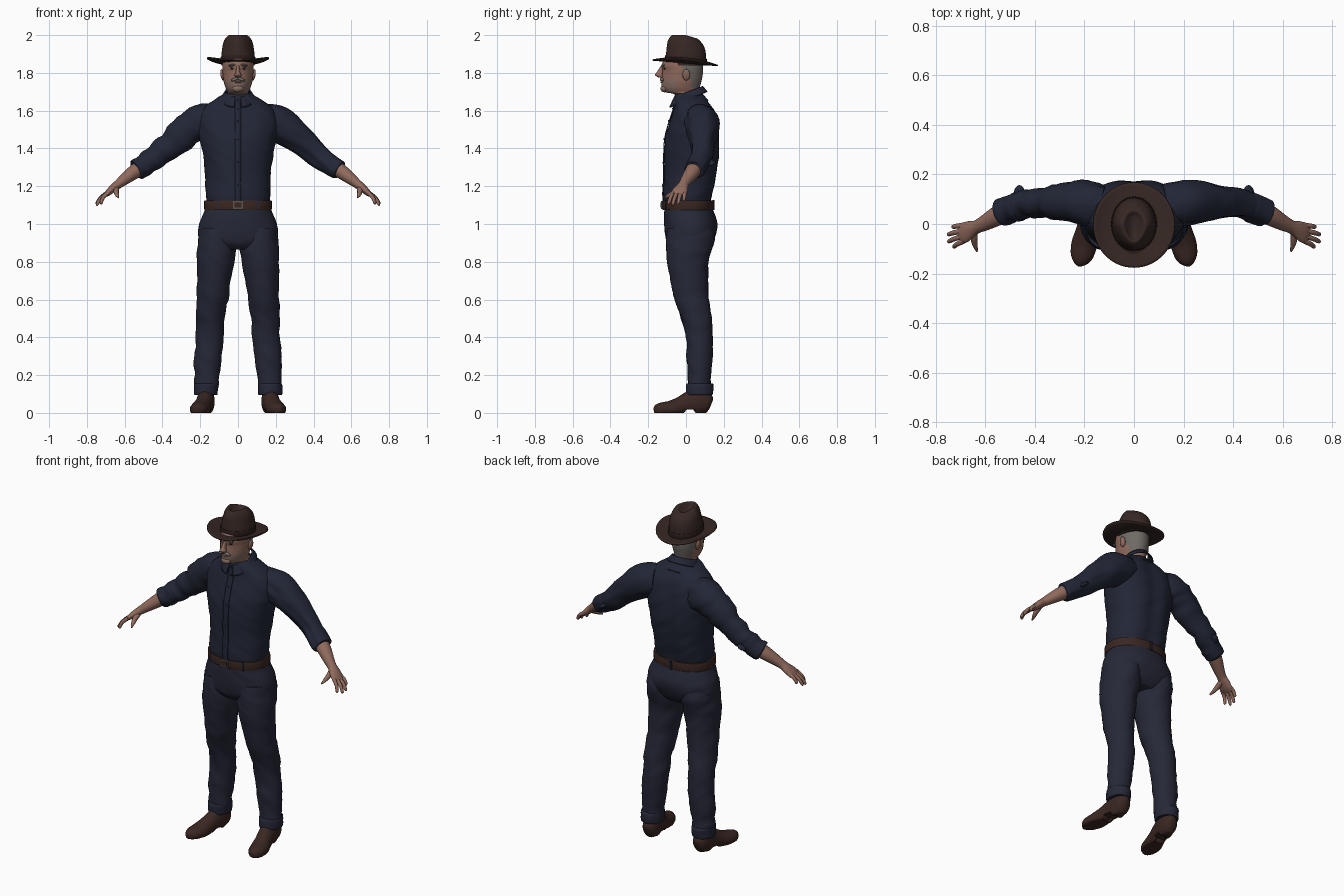
import bpy, bmesh, math
from mathutils import Vector, Matrix, noise

cube = bpy.data.objects.get("Cube")
if cube:
    bpy.data.objects.remove(cube, do_unlink=True)

X, Y, Z = Vector((1, 0, 0)), Vector((0, 1, 0)), Vector((0, 0, 1))


def material(name, *rgb):
    mat = bpy.data.materials.new(name)
    mat.use_nodes = True
    mat.diffuse_color = (*rgb, 1)
    for node in mat.node_tree.nodes:
        if node.type == 'BSDF_PRINCIPLED':
            node.inputs["Base Color"].default_value = (*rgb, 1)
            node.inputs["Roughness"].default_value = 0.8
    return mat


SHIRT = material("navy_shirt", .016, .019, .036)
TROUSERS = material("navy_trousers", .019, .021, .038)
HAT = material("brown_felt", .036, .020, .017)
BAND = material("dark_band", .022, .012, .011)
LEATHER = material("brown_leather", .042, .020, .016)
SKIN = material("skin", .28, .145, .11)
HAIR = material("grey_hair", .16, .145, .13)
BEARD = material("greying_beard", .24, .155, .125)
METAL = material("dull_metal", .10, .085, .075)
EYE = material("dark_eye", .03, .022, .02)


def finish(name, bm, mats, paint=None, thick=0):
    """Turn a bmesh into a smooth shaded object, painting faces by rule."""
    bmesh.ops.recalc_face_normals(bm, faces=bm.faces)
    if paint:
        for face in bm.faces:
            face.material_index = paint(face.calc_center_median())
    mesh = bpy.data.meshes.new(name)
    bm.to_mesh(mesh)
    bm.free()
    for mat in mats if isinstance(mats, list) else [mats]:
        mesh.materials.append(mat)
    obj = bpy.data.objects.new(name, mesh)
    bpy.context.collection.objects.link(obj)
    bpy.ops.object.select_all(action='DESELECT')
    obj.select_set(True)
    bpy.context.view_layer.objects.active = obj
    bpy.ops.object.shade_smooth_by_angle(angle=math.radians(45))
    if thick:
        mod = obj.modifiers.new("thickness", 'SOLIDIFY')
        mod.thickness, mod.offset = thick, 0
    return obj


def spline(rows, sub):
    """Smooth curve through rows of numbers."""
    pts, out = [rows[0], *rows, rows[-1]], []
    for a, b, c, d in zip(pts, pts[1:], pts[2:], pts[3:]):
        for k in range(sub):
            t = k / sub
            out.append([q + t * (r - p + t * (2*p - 5*q + 4*r - s + t * (3*q - p - 3*r + s))) / 2
                        for p, q, r, s in zip(a, b, c, d)])
    return out + [list(rows[-1])]


def tube(name, rows, mats, flat=False, ref=Y, n=32, sub=4, power=1.0,
         shape=None, fold=0, side=1, paint=None):
    """Loft ellipses given as x, y, z, radius along ref, radius across."""
    bm, rings = bmesh.new(), []
    rows = spline(rows, sub)
    for i, (x, y, z, a, b) in enumerate(rows):
        lo, hi = rows[max(i - 1, 0)], rows[min(i + 1, len(rows) - 1)]
        along = Z if flat else (Vector(hi[:3]) - Vector(lo[:3])).normalized()
        wide = (ref - along * ref.dot(along)).normalized()
        across = along.cross(wide)
        ring = []
        for k in range(n):
            c, s = math.cos(math.tau * k / n), math.sin(math.tau * k / n)
            c, s = (math.copysign(abs(v) ** power, v) for v in (c, s))
            arm = wide * a * c + across * b * s
            p = Vector((x, y, z)) + arm
            if fold:
                q = Vector((p.x * 9, p.y * 9, p.z * 22 + p.x * 14 * side))
                p += arm.normalized() * fold * noise.noise(q)
            if shape:
                p = shape(p)
            ring.append(bm.verts.new((p.x * side, p.y, p.z)))
        rings.append(ring)
    for r, q in zip(rings, rings[1:]):
        for k in range(n):
            bm.faces.new((r[k], r[(k + 1) % n], q[(k + 1) % n], q[k]))
    bm.faces.new(rings[0])
    bm.faces.new(rings[-1])
    return finish(name, bm, mats, paint)


def sheet(name, func, mat, nu, nv, thick):
    """Grid surface from a function of u and v in the range zero to one."""
    bm = bmesh.new()
    g = [[bm.verts.new(func(u / nu, v / nv)) for v in range(nv + 1)] for u in range(nu + 1)]
    for u in range(nu):
        for v in range(nv):
            bm.faces.new((g[u][v], g[u + 1][v], g[u + 1][v + 1], g[u][v + 1]))
    bmesh.ops.remove_doubles(bm, verts=bm.verts, dist=0.0001)
    return finish(name, bm, mat, thick=thick)


def solid(name, loc, size, mat, tilt=0, box=False):
    """Ellipsoid or box with the given half sizes."""
    bm = bmesh.new()
    m = Matrix.Translation(loc) @ Matrix.Rotation(tilt, 4, 'Y') @ Matrix.Diagonal((*size, 1))
    if box:
        bmesh.ops.create_cube(bm, size=2, matrix=m)
    else:
        bmesh.ops.create_uvsphere(bm, u_segments=20, v_segments=12, radius=1, matrix=m)
    return finish(name, bm, mat)


def body(rows):
    """Rows of height, half width, front and back to tube rows."""
    return [(0, (f + b) / 2, z, (b - f) / 2, w) for z, w, f, b in rows]


# Shirt body, with a shallow groove down the back
def back_groove(p):
    if p.y > .08 and p.z < 1.65:
        p.y -= .012 * math.exp(-(p.x / .045) ** 2)
    return p


torso = body([(1.09, .165, -.115, .13), (1.16, .172, -.12, .145), (1.25, .172, -.115, .165),
              (1.35, .183, -.115, .18), (1.45, .202, -.11, .182), (1.53, .213, -.09, .172),
              (1.59, .20, -.07, .155), (1.63, .165, -.06, .135), (1.665, .115, -.06, .11),
              (1.69, .07, -.055, .085)])
tube("shirt_body", torso, SHIRT, flat=True, n=64, sub=6, power=.9, shape=back_groove, fold=.005)

# Button placket and buttons
front = [(z, y - a - .003) for x, y, z, a, b in spline(torso[:-1], 4)]
last = len(front) - 1
sheet("placket", lambda u, v: (.034 * v - .017, front[round(u * last)][1], front[round(u * last)][0]),
      SHIRT, last, 1, .006)
for z, y in front[6::5]:
    solid("shirt_button", (0, y - .004, z), (.005, .003, .005), SHIRT)


# Folded collar, open at the front
def collar(u, v):
    ang = -math.pi / 2 + .22 + u * (math.tau - .44)
    back = math.sin(ang)
    drop = v * (.042 - .014 * back)
    r = .066 + .026 * v
    return (r * math.cos(ang), .012 + (r + .008) * back, 1.70 + .028 * back - drop)


sheet("collar", collar, SHIRT, 40, 4, .007)

# Belt with buckle and loops
tube("belt", body([(1.075, .176, -.123, .143), (1.08, .179, -.126, .146), (1.12, .179, -.126, .146),
                   (1.125, .176, -.123, .143)]), LEATHER, flat=True, n=64, sub=2, power=.9)
solid("buckle", (0, -.126, 1.1), (.026, .006, .021), METAL, box=True)
solid("buckle_center", (0, -.128, 1.1), (.018, .006, .013), LEATHER, box=True)
for ang in (-125, -55, 90):
    a = math.radians(ang)
    solid("belt_loop", (.177 * math.cos(a), .01 + .136 * math.sin(a), 1.1), (.008, .006, .027),
          TROUSERS, box=True)

# Trouser seat
tube("trouser_seat", body([(1.10, .168, -.115, .135), (1.05, .186, -.116, .152), (1.0, .205, -.115, .165),
                           (.95, .211, -.112, .16), (.9, .195, -.10, .14), (.865, .12, -.07, .11)]),
     TROUSERS, flat=True, n=64, power=.9, fold=.004)


# Shoe sole is flat, with an arch ahead of the heel
def sole(p):
    p.z = max(p.z, .018 if -.01 < p.y < .05 else 0)
    return p


finger_tips = [(.728, -.093, 1.107), (.75, -.072, 1.10), (.752, -.043, 1.105), (.733, -.012, 1.122)]

for side, tag in ((1, "left_"), (-1, "right_")):
    # Leg, turned-up hem and shoe
    tube(tag + "trouser_leg", [
        (.113, .02, .98, .12, .09), (.112, .022, .92, .127, .1), (.113, .016, .86, .12, .104),
        (.119, .01, .8, .11, .099), (.127, .018, .7, .099, .09), (.135, .03, .6, .09, .083),
        (.146, .055, .5, .08, .076), (.147, .07, .4, .07, .075), (.157, .073, .3, .068, .073),
        (.164, .07, .2, .061, .066), (.168, .07, .12, .062, .06)],
        TROUSERS, flat=True, n=40, fold=.007, side=side)
    tube(tag + "hem", [(.17, .072, .095, .064, .056), (.17, .072, .1, .071, .063),
                       (.17, .072, .148, .072, .063), (.169, .072, .156, .064, .058)],
         TROUSERS, flat=True, fold=.004, side=side)
    tube(tag + "shoe", [
        (.165, .133, .045, .015, .03), (.166, .118, .05, .038, .052), (.17, .07, .06, .047, .075),
        (.176, .02, .05, .046, .065), (.188, -.03, .035, .047, .05), (.2, -.08, .02, .052, .045),
        (.211, -.13, .018, .045, .037), (.218, -.158, .015, .026, .028), (.22, -.17, .013, .006, .012)],
        LEATHER, ref=X, shape=sole, side=side)
    # Sleeve, rolled cuff and its tab
    tube(tag + "sleeve", [
        (.13, .07, 1.545, .085, .095), (.2, .083, 1.535, .09, .098), (.27, .088, 1.495, .08, .088),
        (.34, .088, 1.435, .066, .074), (.42, .085, 1.37, .056, .064), (.47, .07, 1.33, .054, .058),
        (.52, .052, 1.298, .05, .05)], SHIRT, n=40, fold=.012, side=side)
    tube(tag + "rolled_cuff", [
        (.462, .072, 1.337, .05, .05), (.47, .07, 1.332, .059, .058), (.52, .05, 1.298, .056, .057),
        (.535, .044, 1.287, .053, .055), (.54, .042, 1.284, .044, .044)], SHIRT, fold=.012, side=side)
    solid(tag + "cuff_tab", (.462 * side, .115, 1.325), (.028, .042, .012), SHIRT, tilt=.6 * side)
    # Forearm, palm, fingers and thumb
    tube(tag + "forearm", [
        (.49, .06, 1.317, .042, .042), (.55, .033, 1.275, .04, .038), (.6, .005, 1.237, .032, .03),
        (.635, -.012, 1.21, .027, .024), (.66, -.022, 1.19, .035, .021), (.685, -.035, 1.168, .042, .017),
        (.702, -.042, 1.153, .036, .011)], SKIN, n=24, side=side)
    for i, tip in enumerate(finger_tips):
        base = Vector((.685, -.068 + .021 * i, 1.168))
        mid = base.lerp(Vector(tip), .55) + Vector((.005, 0, .006))
        end = Vector(tip)
        tube(tag + "finger", [(*base, .011, .011), (*mid, .01, .01), (*base.lerp(end, .93), .008, .008),
                              (*end, .003, .003)], SKIN, n=12, side=side)
    tube(tag + "thumb", [(.645, -.02, 1.195, .016, .016), (.645, -.058, 1.172, .014, .015),
                         (.64, -.088, 1.153, .01, .01), (.633, -.11, 1.14, .004, .004)],
         SKIN, ref=X, n=12, side=side)
    # Eye, brow, moustache half and ear
    solid(tag + "eye", (.029 * side, -.112, 1.824), (.012, .008, .006), EYE)
    solid(tag + "brow", (.031 * side, -.121, 1.841), (.02, .009, .006), HAIR, tilt=.15 * side)
    solid(tag + "moustache", (.017 * side, -.128, 1.766), (.022, .011, .008), HAIR, tilt=.35 * side)
    solid(tag + "ear", (.083 * side, .002, 1.79), (.01, .02, .03), SKIN, tilt=.15 * side)


# Head and neck, narrowing to the face, with hair and beard
def face_shape(p):
    if p.y < -.03:
        p.x *= 1 - .2 * ((p.y + .03) / .1) ** 2
    return p


def face_paint(c):
    if c.z > 1.72 and c.y > (.03 if c.z < 1.765 else -.015):
        return 1
    return 2 if 1.69 < c.z < 1.765 and c.y < -.05 else 0


tube("head", body([(1.64, .062, -.045, .08), (1.685, .06, -.06, .076), (1.698, .056, -.108, .074),
                   (1.72, .066, -.127, .073), (1.75, .075, -.13, .08), (1.78, .079, -.127, .087),
                   (1.81, .082, -.124, .09), (1.84, .083, -.129, .09), (1.87, .08, -.115, .088),
                   (1.9, .06, -.09, .07)]),
     [SKIN, HAIR, BEARD], flat=True, n=56, sub=6, shape=face_shape, paint=face_paint)
tube("nose", [(0, -.12, 1.838, .012, .008), (0, -.136, 1.805, .018, .011), (0, -.143, 1.789, .022, .018),
              (0, -.13, 1.775, .014, .013)], SKIN, flat=True, n=20)
solid("lower_lip", (0, -.128, 1.751), (.02, .008, .005), SKIN)
solid("chin", (0, -.113, 1.717), (.03, .022, .02), BEARD)


# Hat: brim curled at the sides, pinched crown, band
def brim(u, v):
    ang, r = u * math.tau, .07 + .094 * v
    x, y = r * math.cos(ang), r * 1.05 * math.sin(ang) - .004
    return (x, y, 1.853 - .085 * y + .024 * (x / .16) ** 2 * v)


def pinch(p):
    top = max(0, (p.z - 1.88) / .12)
    p.x *= 1 - .35 * top * min(1, max(0, -p.y / .1))
    p.z -= .3 * top * max(0, p.y)
    return p


def lean(p):
    p.z -= .085 * p.y
    return p


sheet("hat_brim", brim, HAT, 64, 8, .007)
tube("hat_crown", [(0, 0, 1.84, .106, .088), (0, 0, 1.89, .106, .088), (0, 0, 1.935, .102, .083),
                   (0, -.003, 1.97, .093, .075), (0, -.006, 1.994, .075, .058), (0, -.008, 1.999, .06, .043),
                   (0, -.01, 1.982, .045, .026), (0, -.01, 1.97, .02, .01)],
     HAT, flat=True, n=56, shape=pinch)
tube("hat_band", [(0, 0, 1.85, .108, .09), (0, 0, 1.855, .11, .092), (0, 0, 1.882, .11, .092),
                  (0, 0, 1.885, .106, .088)], BAND, flat=True, n=56, sub=2, shape=lean)
